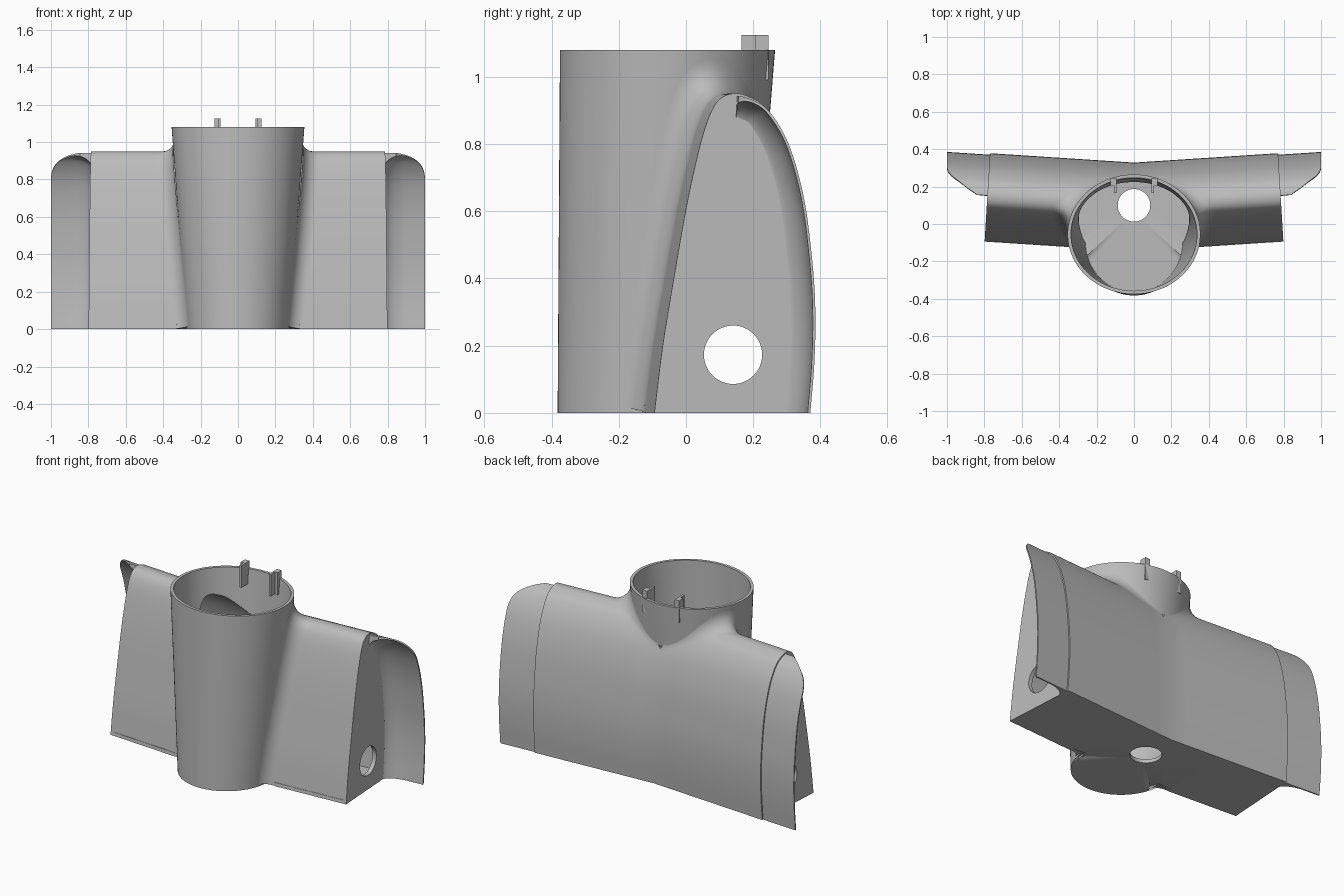
import bpy, bmesh, math
from mathutils import Vector

if "Cube" in bpy.data.objects:
    bpy.data.objects.remove(bpy.data.objects["Cube"])

grey = bpy.data.materials.new("plain grey")
grey.use_nodes = True
colour = (0.5, 0.5, 0.5, 1)
grey.diffuse_color = colour
grey.node_tree.nodes["Principled BSDF"].inputs["Base Color"].default_value = colour

TOP, WALL, FILLET, SHEAR, TIP = 1.08, 0.018, 0.09, 0.065, 0.785


def finish(name, bm, mirror=False):
    bmesh.ops.remove_doubles(bm, verts=bm.verts, dist=1e-5)
    bmesh.ops.recalc_face_normals(bm, faces=bm.faces)
    mesh = bpy.data.meshes.new(name)
    bm.to_mesh(mesh)
    bm.free()
    mesh.materials.append(grey)
    mesh.shade_smooth()
    mesh.set_sharp_from_angle(angle=math.radians(35))
    ob = bpy.data.objects.new(name, mesh)
    bpy.context.collection.objects.link(ob)
    if mirror:
        ob.modifiers.new("mirror", "MIRROR").merge_threshold = 1e-4
    return ob


def loft(name, rows, wrap=False, ring=False, mirror=False):
    """Skin equal-length rows; wrap joins last row to first, ring closes each row."""
    bm = bmesh.new()
    grid = [[bm.verts.new(p) for p in row] for row in rows]
    n = len(rows[0])
    for i in range(len(rows) if wrap else len(rows) - 1):
        a, b = grid[i], grid[(i + 1) % len(rows)]
        for j in range(n if ring else n - 1):
            k = (j + 1) % n
            bm.faces.new((a[j], a[k], b[k], b[j]))
    if ring:
        bm.faces.new(grid[0])
        bm.faces.new(grid[-1])
    return finish(name, bm, mirror)


def plate(name, outline, hole, depth, mirror=False):
    """Double-skinned flat plate with a round hole through it."""
    bm = bmesh.new()
    mid = sum(outline, Vector()) / len(outline)
    rings = []
    for shift, scale in ((Vector(), 1), (depth, 0.975)):
        edges = []
        for loop, s in ((outline, scale), (hole, 1)):
            vs = [bm.verts.new(mid + (p - mid) * s + shift if s != 1 else p + shift)
                  for p in loop]
            edges += [bm.edges.new((vs[i - 1], vs[i])) for i in range(len(vs))]
        rings.append(vs)
        bmesh.ops.triangle_fill(bm, edges=edges, use_beauty=True, normal=depth)
    a, b = rings
    for i in range(len(a)):
        bm.faces.new((a[i - 1], a[i], b[i], b[i - 1]))
    return finish(name, bm, mirror)


# Wing profile in (y, z), from front bottom over the ridge to back bottom
knots = [Vector(p) for p in (
    (-.095, 0), (-.07, .2), (-.037, .4), (.002, .62), (.04, .79), (.07, .885),
    (.1, .933), (.14, .95), (.185, .942), (.24, .905), (.3, .8), (.345, .64),
    (.37, .45), (.379, .3), (.376, .15), (.364, 0))]
ends = [2 * knots[0] - knots[1]] + knots + [2 * knots[-1] - knots[-2]]
STEPS = 10
profile = []
for a, b, c, d in zip(ends, ends[1:], ends[2:], ends[3:]):
    for i in range(STEPS):
        t = i / STEPS
        profile.append(.5 * (2 * b + (c - a) * t + (2 * a - 5 * b + 4 * c - d) * t * t
                             + (3 * b - a - 3 * c + d) * t ** 3))
profile.append(knots[-1])
normals = []
for i in range(len(profile)):
    d = profile[min(i + 1, len(profile) - 1)] - profile[max(i - 1, 0)]
    normals.append(Vector((-d.y, d.x)).normalized())
inner_profile = [p - n * .025 for p, n in zip(profile, normals)]


def at(p, x):
    return Vector((x, p.x - SHEAR * (TIP - x), max(p.y, 0)))


def tip_x(p):
    return .793 - .06 * p.x


def in_wing(v, poly):
    y, z, hit = v.y + SHEAR * (TIP - abs(v.x)), v.z, False
    for a, b in zip(poly, poly[1:] + poly[:1]):
        if (a.y > z) != (b.y > z) and y < a.x + (z - a.y) / (b.y - a.y) * (b.x - a.x):
            hit = not hit
    return hit


# Tapered cup: centre and radii by height
def cup_size(z):
    t = z / TOP
    return -.102 + .047 * t, .275 + .08 * t, .28 + .04 * t


def cup_point(angle, z, inset=0):
    cy, rx, ry = cup_size(z)
    return Vector(((rx - inset) * math.cos(angle), cy + (ry - inset) * math.sin(angle), z))


def cup_distance(v):
    cy, rx, ry = cup_size(v.z)
    return (math.hypot(v.x / rx, (v.y - cy) / ry) - 1) * (rx + ry) / 2


def cup_normal(v):
    e = 1e-3
    axes = (Vector((e, 0, 0)), Vector((0, e, 0)), Vector((0, 0, e)))
    return Vector([cup_distance(v + a) - cup_distance(v - a) for a in axes]).normalized()


def bisect(test, low, high):
    """Boundary between low, where the test holds, and high, where it fails."""
    for _ in range(22):
        m = (low + high) / 2
        low, high = (m, high) if test(m) else (low, m)
    return low


# Outer wing skin: straight strips that flare into the cup through a rolling fillet
ARC, SPAN = 9, 8
rows = []
for p, n in zip(profile, normals):
    n3 = Vector((0, n.x, n.y))
    near = lambda x: cup_distance(at(p, x) + n3 * FILLET) < FILLET
    root = bisect(near, 0, .75) if near(0) else 0
    row = [at(p, tip_x(p) + (root - tip_x(p)) * i / SPAN) for i in range(SPAN + 1)]
    centre = at(p, root) + n3 * FILLET
    cn = cup_normal(centre)
    for i in range(1, ARC + 1):
        if near(0):
            q = centre - n3.lerp(cn, i / ARC).normalized() * FILLET
            row.append(Vector((max(q.x, 0), q.y, max(q.z, 0))))
        else:
            row.append(row[SPAN].copy())
    rows.append(row)
loft("wing_outer_skin", rows, mirror=True)

# Inner wing lining, ending where it opens into the cup
lining = []
for p in inner_profile:
    inside = lambda x: cup_distance(at(p, x)) < -WALL
    root = bisect(inside, 0, .75) if inside(0) else 0
    x0 = tip_x(p) - .025
    lining.append([at(p, x0 + (root - x0) * i / SPAN) for i in range(SPAN + 1)])
loft("wing_inner_lining", lining, mirror=True)

# Cup wall, with side openings into the hollow wings
COLS, LEVELS = 128, 10
columns = []
for c in range(COLS):
    angle = math.tau * c / COLS
    column = []
    for inset, poly in ((0, profile), (WALL, inner_profile)):
        hidden = lambda z: in_wing(cup_point(angle, z, inset), poly)
        low = bisect(hidden, .01, 1) if hidden(.01) else 0
        side = [cup_point(angle, low + (TOP - low) * i / LEVELS, inset)
                for i in range(LEVELS + 1)]
        column += side[::-1] if inset else side
    columns.append(column)
loft("cup_wall", columns, wrap=True)

# Floor with a drain hole
half = rows[-1][:SPAN + 1][::-1] + rows[0]
front = rows[0][-1]
cy, rx, ry = cup_size(0)
start = math.atan2((front.y - cy) / ry, front.x / rx)
half += [cup_point(start + (-math.pi / 2 - start) * i / 24, 0) for i in range(1, 25)]
outline = half + [Vector((-v.x, v.y, v.z)) for v in half[-2:0:-1]]
circle = [math.tau * i / 48 for i in range(48)]
drain = [Vector((.087 * math.cos(a), .1 + .087 * math.sin(a), 0)) for a in circle]
plate("floor", outline, drain, Vector((0, 0, .022)))

# End caps with a round side hole
cap = [at(p, tip_x(p)) for p in profile]
hole = [Vector((.14 + .087 * math.cos(a), .173 + .087 * math.sin(a))) for a in circle]
plate("end_cap", cap, [at(p, tip_x(p)) for p in hole], Vector((-.025, 0, 0)), mirror=True)

# Rear flaps: rounded sheets that thicken in a cove towards the end caps
flap = []
for p, n in zip(profile, normals):
    if p.x < .15 or n.x < 0:
        continue
    q = p - n * .008
    x0 = tip_x(p) - .004
    u = min(max((q.y - .78) / .165, 0), 1)
    x1 = .8 + .2 * math.sqrt(1 - u ** 3)
    outer, inner = [], []
    for i in range(15):
        x = x0 + (x1 - x0) * (i / 14) ** 1.5
        w = min((x - x0) / .13, 1)
        thick = .008 + .075 * (1 - math.sqrt(1 - (1 - w) ** 2))
        outer.append(at(q, x))
        inner.append(at(q - n * thick, x))
    flap.append(outer + inner[::-1])
flap[-1] = [Vector((v.x, v.y, 0)) for v in flap[-1]]
loft("rear_flap", flap, ring=True, mirror=True)


# Pairs of upright clip prongs inside the back of the rim
def block(name, low, high):
    bm = bmesh.new()
    bmesh.ops.create_cube(bm, size=1)
    low, high = Vector(low), Vector(high)
    for v in bm.verts:
        v.co = (low + high) / 2 + v.co * (high - low)
    finish(name, bm, mirror=True)


block("clip_prong", (.093, .205, .99), (.125, .245, 1.125))
block("clip_blade", (.093, .165, .99), (.107, .21, 1.125))
